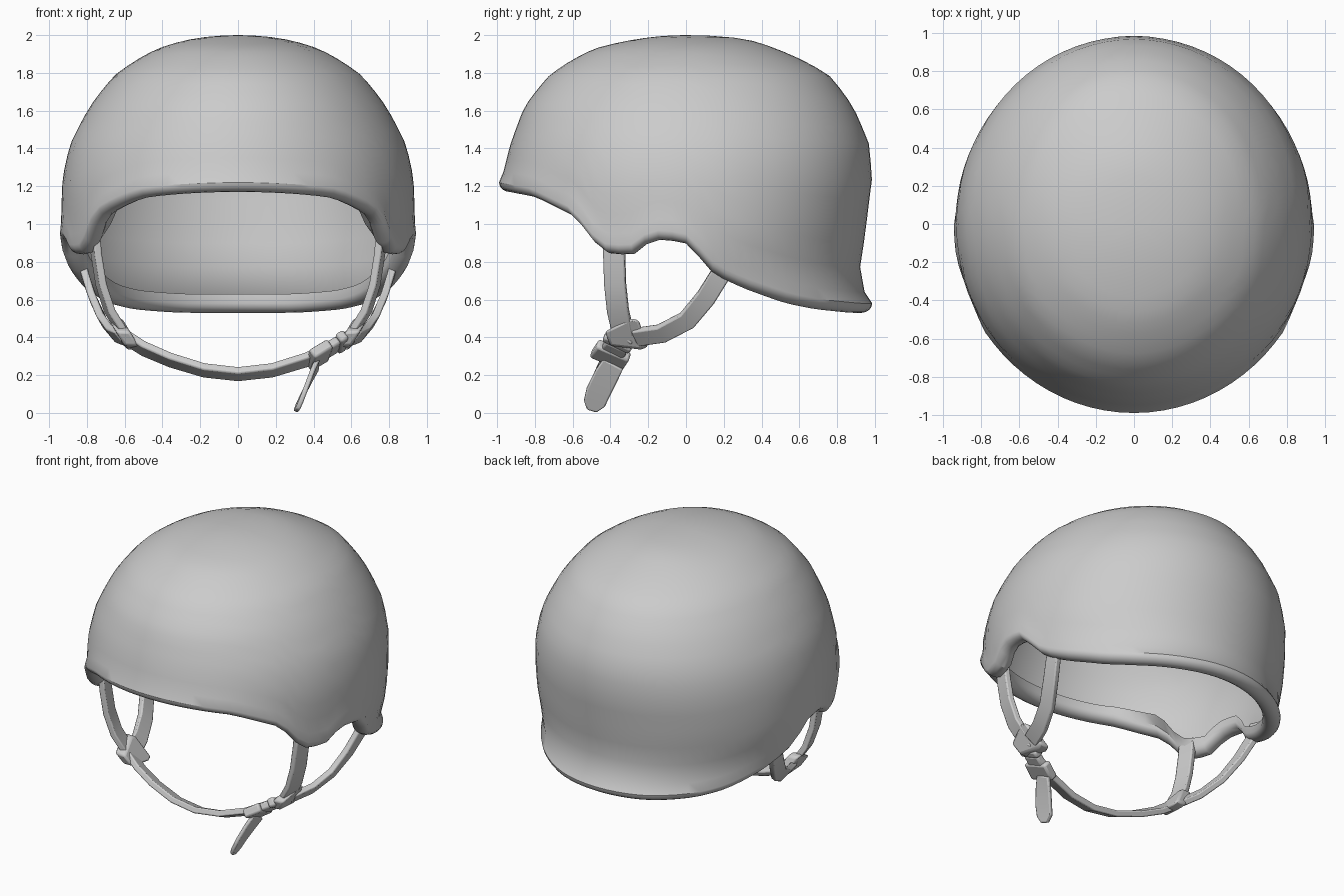
import bpy, bmesh, math
from mathutils import Vector, Matrix
from mathutils.bvhtree import BVHTree

cube = bpy.data.objects.get("Cube")
if cube:
    bpy.data.objects.remove(cube)

GREY = (0.6, 0.6, 0.6, 1)
grey = bpy.data.materials.new("plain_grey")
grey.use_nodes = True
grey.diffuse_color = GREY
bsdf = grey.node_tree.nodes["Principled BSDF"]
bsdf.inputs["Base Color"].default_value = GREY

# height: half width, front reach, back reach
PROFILE = [(2.0, 0, 0, 0), (1.98, .24, .25, .31), (1.93, .42, .48, .47),
           (1.79, .65, .72, .755), (1.62, .785, .855, .885), (1.42, .89, .93, .97),
           (1.24, .93, .975, .985), (1.0, .937, .98, .955), (.85, .92, .96, .935),
           (.73, .885, .95, .915), (.55, .86, .95, .975)]
# depth along y: height of the lower edge
RIM = [(-.97, 1.17), (-.82, 1.14), (-.6, 1.03), (-.51, .9), (-.46, .845), (-.3, .835),
       (-.25, .87), (-.2, .92), (0, .905), (.05, .86), (.12, .77), (.2, .72), (.35, .66),
       (.6, .58), (.75, .55), (.92, .53)]
COLUMNS, ROWS, LIP = 80, 20, 8


def lookup(table, key):
    """Linear interpolation of rows sorted by their first value."""
    if key <= table[0][0]:
        return table[0][1:]
    for a, b in zip(table, table[1:]):
        if key <= b[0]:
            f = (key - a[0]) / (b[0] - a[0])
            return [p + (q - p) * f for p, q in zip(a[1:], b[1:])]
    return table[-1][1:]


REACH = [(math.sqrt(2 - row[0]), *row[1:]) for row in PROFILE]


def radius(angle, z):
    wide, front, back = lookup(REACH, math.sqrt(max(0, 2 - z)))
    if wide < 1e-5:
        return 0
    deep = back if math.sin(angle) > 0 else front
    return 1 / math.hypot(math.cos(angle) / wide, math.sin(angle) / deep)


def rim_height(angle):
    return sum(lookup(RIM, .97 * math.sin(angle + d))[0] for d in (-.03, 0, .03)) / 3


def finish(name, bm, bevel=0.0):
    bmesh.ops.recalc_face_normals(bm, faces=bm.faces[:])
    mesh = bpy.data.meshes.new(name)
    bm.to_mesh(mesh)
    bm.free()
    mesh.materials.append(grey)
    ob = bpy.data.objects.new(name, mesh)
    bpy.context.collection.objects.link(ob)
    if bevel:
        mod = ob.modifiers.new("soft_edges", 'BEVEL')
        mod.width, mod.segments = bevel, 2
    return ob


def activate(ob):
    bpy.ops.object.select_all(action='DESELECT')
    ob.select_set(True)
    bpy.context.view_layer.objects.active = ob


def smooth(ob):
    activate(ob)
    bpy.ops.object.shade_smooth_by_angle(angle=math.radians(32))


def shell_column(angle):
    """Radius and height pairs from the crown down and round the lip."""
    rim = rim_height(angle)
    path = []
    depth = math.sqrt(2 - rim - .11)
    for k in range(1, ROWS + 1):
        z = 2 - (depth * k / ROWS) ** 2
        path.append((radius(angle, z), z))
    edge = radius(angle, rim + .03)
    for k in range(LIP + 1):
        phi = math.pi * k / LIP
        path.append((edge - .042 + .056 * math.cos(phi), rim + .05 - .05 * math.sin(phi)))
    # inner flange, wider at the temples
    temple = max(0, 1 - abs(math.sin(angle) + .6) / .3)
    path.append((edge - .09 - .08 * temple, rim + .1))
    return path


# helmet shell: one sheet with a rolled lip, closed by a lid while it is cut
LID = Vector((0, 0, .9))
bm = bmesh.new()
columns = []
for i in range(COLUMNS):
    a = math.tau * i / COLUMNS
    columns.append([bm.verts.new((r * math.cos(a), r * math.sin(a), z))
                    for r, z in shell_column(a)])
crown, lid = bm.verts.new((0, 0, 2)), bm.verts.new(LID)
for i, here in enumerate(columns):
    there = columns[(i + 1) % COLUMNS]
    bm.faces.new((crown, here[0], there[0]))
    bm.faces.new((lid, there[-1], here[-1]))
    for k in range(len(here) - 1):
        bm.faces.new((here[k], here[k + 1], there[k + 1], there[k]))
tree = BVHTree.FromBMesh(bm)
shell = finish("helmet_shell", bm)

# square dents, four pairs over the crown
cut = bmesh.new()
for y, z in [(-.86, 1.53), (-.37, 1.95), (.515, 1.91), (.95, 1.41)]:
    for side in (-1, 1):
        spot, normal, _, _ = tree.find_nearest(Vector((side * .19, y, z)))
        normal = normal if normal.dot(spot - LID) > 0 else -normal
        across = Vector((1, 0, 0))
        across = (across - normal * across.dot(normal)).normalized()
        along = normal.cross(across)
        rings = [[cut.verts.new(spot + across * .092 * u + along * .092 * v + normal * h)
                  for u, v in ((-1, -1), (1, -1), (1, 1), (-1, 1))] for h in (.06, -.009)]
        tip = cut.verts.new(spot - normal * .036)
        cut.faces.new(rings[0])
        for k in range(4):
            n = (k + 1) % 4
            cut.faces.new((rings[0][k], rings[0][n], rings[1][n], rings[1][k]))
            cut.faces.new((rings[1][k], rings[1][n], tip))
cutter = finish("dent_cutter", cut)
cutter.hide_render = True
activate(shell)
mod = shell.modifiers.new("dents", 'BOOLEAN')
mod.operation, mod.solver, mod.object = 'DIFFERENCE', 'EXACT', cutter
bpy.ops.object.modifier_apply(modifier=mod.name)
bpy.data.objects.remove(cutter)

# open the underside
bm = bmesh.new()
bm.from_mesh(shell.data)
bmesh.ops.delete(bm, geom=[v for v in bm.verts if (v.co - LID).length < .001], context='VERTS')
bm.to_mesh(shell.data)
bm.free()
smooth(shell)


def frame(point, tangent, lean, pivot=.9):
    """Tangent, width and outward directions of a strap around the face."""
    t = tangent.normalized()
    w = t.cross(Vector((point.x, lean, point.z - pivot))).normalized()
    return t, w, w.cross(t)


def ribbon(name, points, width, lean=0.0, pivot=.9, thick=.04, taper=()):
    bm = bmesh.new()
    pts = [Vector(p) for p in points]
    last = len(pts) - 1
    rings = []
    for i, p in enumerate(pts):
        _, w, n = frame(p, pts[min(i + 1, last)] - pts[max(i - 1, 0)], lean, pivot)
        half = width / 2 * (taper[i] if taper else 1)
        rings.append([bm.verts.new(p + w * half * u + n * thick / 2 * v)
                      for u, v in ((-1, -1), (1, -1), (1, 1), (-1, 1))])
    bm.faces.new(rings[0])
    bm.faces.new(rings[-1])
    for a, b in zip(rings, rings[1:]):
        for k in range(4):
            n = (k + 1) % 4
            bm.faces.new((a[k], a[n], b[n], b[k]))
    smooth(finish(name, bm, .008))


def block(name, place, tangent, size):
    place = Vector(place)
    axes = frame(place, Vector(tangent), -.2)
    bm = bmesh.new()
    bmesh.ops.create_cube(bm, size=1)
    bmesh.ops.scale(bm, vec=size, verts=bm.verts)
    turn = Matrix(axes).transposed().to_4x4()
    bmesh.ops.transform(bm, matrix=Matrix.Translation(place) @ turn, verts=bm.verts)
    smooth(finish(name, bm, .014))


# side straps and their sliders
for side, label in ((1, "left"), (-1, "right")):
    ribbon(label + "_front_strap",
           [(side * x, y, z) for x, y, z in ((.76, -.38, .95), (.75, -.38, .84),
            (.725, -.375, .68), (.68, -.36, .54), (.6, -.33, .41))], .115, lean=-.15)
    ribbon(label + "_back_strap",
           [(side * x, y, z) for x, y, z in ((.83, .21, .84), (.81, .18, .73), (.77, .105, .61),
            (.715, .005, .49), (.66, -.13, .42), (.61, -.27, .4))], .105)
    bm = bmesh.new()
    outline = ((-.43, .43), (-.29, .5), (-.25, .49), (-.2, .35), (-.24, .335), (-.4, .355))
    layers = [[bm.verts.new((side * (.6 + (z - .42) * .6 + d), y, z)) for y, z in outline]
              for d in (-.035, .04)]
    bm.faces.new(layers[0])
    bm.faces.new(layers[1])
    for k in range(len(outline)):
        n = (k + 1) % len(outline)
        bm.faces.new((layers[0][k], layers[0][n], layers[1][n], layers[1][k]))
    smooth(finish(label + "_strap_slider", bm, .014))

# chin strap with loose tail
ribbon("chin_strap", [(x, -.43 + .28 * x * x, z) for x, z in ((-.61, .41), (-.5, .34),
       (-.36, .28), (-.18, .225), (0, .205), (.18, .225), (.36, .28), (.5, .35), (.61, .41))],
       .11, lean=-.3)
ribbon("strap_tail", [(.42, -.385, .26), (.39, -.42, .2), (.35, -.465, .11),
       (.325, -.485, .05), (.31, -.5, .012)], .13, pivot=.28, thick=.026,
       taper=(.9, 1, 1, .9, .4))

# chin buckle
slope = (.15, .06, .09)
block("buckle_body", (.43, -.4, .305), slope, (.12, .19, .06))
block("buckle_tongue", (.495, -.375, .345), slope, (.08, .13, .05))
block("buckle_socket", (.545, -.36, .375), slope, (.05, .16, .06))
